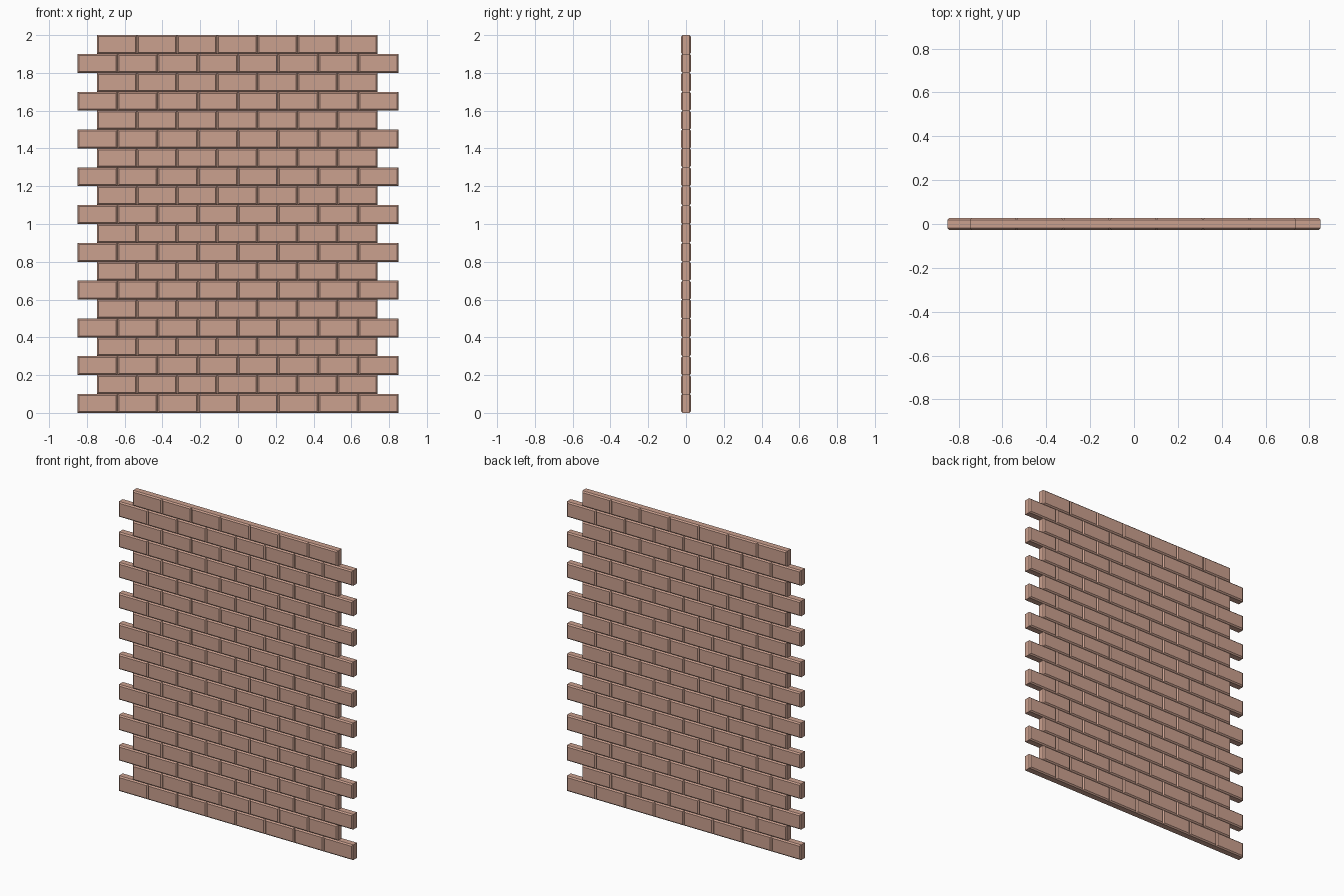
import bpy, bmesh
from mathutils import Matrix, Vector

if "Cube" in bpy.data.objects:
    bpy.data.objects.remove(bpy.data.objects["Cube"])

PITCH = 0.2125      # brick length
HEIGHT = 0.1        # course height
DEPTH = 0.054       # wall thickness
BEVEL = 0.008

brick_mat = bpy.data.materials.new("brick clay")
brick_mat.diffuse_color = (0.60, 0.355, 0.275, 1)
brick_mat.use_nodes = True
brick_mat.node_tree.nodes["Principled BSDF"].inputs["Base Color"].default_value = brick_mat.diffuse_color


def add_brick(bm, x, z):
    """One brick with chamfered front and back rims."""
    m = Matrix.Translation((x, 0, z)) @ Matrix.Diagonal((PITCH, DEPTH, HEIGHT, 1))
    verts = bmesh.ops.create_cube(bm, size=1, matrix=m)["verts"]
    edges = {e for v in verts for e in v.link_edges}
    rims = [e for e in edges if abs(e.verts[0].co.y - e.verts[1].co.y) < 1e-5]
    bmesh.ops.bevel(bm, geom=rims, offset=BEVEL, offset_type='OFFSET',
                    segments=1, profile=0.5, affect='EDGES')


def add_course(row):
    """Long courses of eight bricks alternate with short courses of seven."""
    count, shift = (8, 0) if row % 2 == 0 else (7, -0.004)
    bm = bmesh.new()
    for i in range(count):
        add_brick(bm, (i - (count - 1) / 2) * PITCH + shift, (row + 0.5) * HEIGHT)
    name = f"brick_course_{row + 1:02d}"
    mesh = bpy.data.meshes.new(name)
    bm.to_mesh(mesh)
    bm.free()
    mesh.materials.append(brick_mat)
    bpy.context.collection.objects.link(bpy.data.objects.new(name, mesh))


# Wall of twenty courses
for row in range(20):
    add_course(row)
